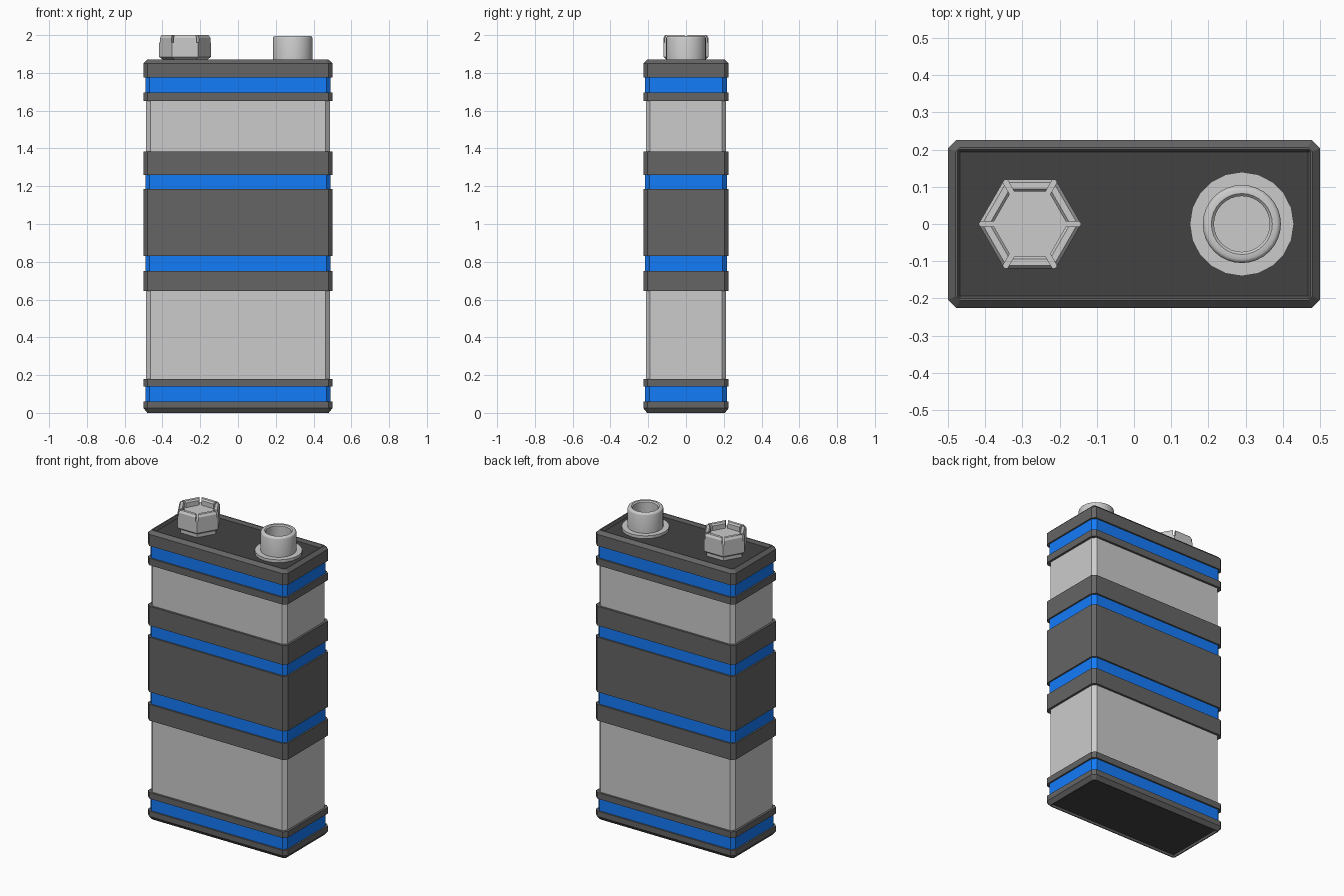
import bpy, bmesh
from math import cos, sin, tan, pi, radians

if "Cube" in bpy.data.objects:
    bpy.data.objects.remove(bpy.data.objects["Cube"])


def material(name, rgb):
    m = bpy.data.materials.new(name)
    m.diffuse_color = (*rgb, 1)
    m.use_nodes = True
    m.node_tree.nodes["Principled BSDF"].inputs["Base Color"].default_value = m.diffuse_color
    return m


DARK = material("dark_casing", (0.13, 0.13, 0.13))
BLACK = material("black_panel", (0.055, 0.055, 0.055))
BLUE = material("blue_stripe", (0.007, 0.2, 0.95))


def finish(name, bm, mats=()):
    bmesh.ops.recalc_face_normals(bm, faces=bm.faces)
    me = bpy.data.meshes.new(name)
    bm.to_mesh(me)
    bm.free()
    for m in mats:
        me.materials.append(m)
    ob = bpy.data.objects.new(name, me)
    bpy.context.collection.objects.link(ob)
    return ob


def loft(name, rings, mats=(), end_mat=0):
    """Skin a stack of rings and cap both ends."""
    bm = bmesh.new()
    loops = [[bm.verts.new(p) for p in r] for r in rings]
    n = len(loops[0])
    for a, b in zip(loops, loops[1:]):
        for i in range(n):
            j = (i + 1) % n
            bm.faces.new((a[i], a[j], b[j], b[i]))
    bm.faces.new(loops[0])
    bm.faces.new(loops[-1]).material_index = end_mat
    return finish(name, bm, mats)


def rect(z, inset=0.0, c=0.022):
    """Rectangle with cut corners, inset from the outer casing size."""
    x, y = 0.5 - inset, 0.226 - inset
    return [(x, y - c, z), (x - c, y, z), (c - x, y, z), (-x, y - c, z),
            (-x, c - y, z), (c - x, -y, z), (x - c, -y, z), (x, c - y, z)]


def circle(x, r, z, n):
    return [(x + r * cos(2 * pi * i / n), r * sin(2 * pi * i / n), z) for i in range(n)]


# Grey inner body
loft("inner_body", [rect(0.03, 0.014), rect(1.83, 0.014)])

# Blue stripes
for i, (z0, z1) in enumerate([(0.05, 0.15), (0.74, 0.84), (1.175, 1.27), (1.685, 1.785)]):
    loft(f"blue_stripe_{i + 1}", [rect(z0, 0.010), rect(z1, 0.010)], [BLUE])

# Dark raised bands
for i, (z0, z1) in enumerate([(0.14, 0.18), (0.645, 0.75), (0.83, 1.185),
                              (1.26, 1.385), (1.65, 1.695)]):
    loft(f"dark_band_{i + 1}", [rect(z0), rect(z1)], [DARK])

# Bevelled end caps with a recessed black panel
loft("bottom_cap", [rect(0.06), rect(0.025), rect(0, 0.02, 0.012),
                    rect(0, 0.026, 0.004), rect(0.012, 0.032, 0.002)], [DARK, BLACK], 1)
loft("top_cap", [rect(1.775), rect(1.85), rect(1.87, 0.02, 0.012),
                 rect(1.87, 0.026, 0.004), rect(1.85, 0.032, 0.002)], [DARK, BLACK], 1)

# Hexagonal terminal: solid base
HX = -0.28
loft("hex_terminal_base", [circle(HX, r, z, 6) for r, z in
                           [(0.12, 1.845), (0.12, 1.872), (0.138, 1.885), (0.138, 1.96)]])

# Hexagonal terminal: six separate rim plates with slots at the corners
section = [(0.1195, 1.955), (0.1195, 1.985), (0.111, 2.0), (0.094, 2.0),
           (0.087, 1.99), (0.087, 1.955)]
for k in range(6):
    a = radians(30 + 60 * k)
    ends = []
    for s in (-1, 1):
        ring = []
        for d, z in section:
            t = s * (d * tan(pi / 6) - 0.008)
            ring.append((HX + d * cos(a) - t * sin(a), d * sin(a) + t * cos(a), z))
        ends.append(ring)
    loft(f"hex_terminal_plate_{k + 1}", ends)

# Round terminal: flange and hollow post
RX = 0.29
loft("round_terminal_flange", [circle(RX, r, z, 20) for r, z in
                               [(0.14, 1.845), (0.14, 1.868)]])
post = loft("round_terminal_post", [circle(RX, r, z, 32) for r, z in
                                    [(0.105, 1.86), (0.105, 1.983), (0.102, 1.991), (0.095, 1.995),
                                     (0.082, 1.995), (0.075, 1.988), (0.075, 1.90)]])
bpy.context.view_layer.objects.active = post
post.select_set(True)
bpy.ops.object.shade_smooth_by_angle(angle=radians(40))
